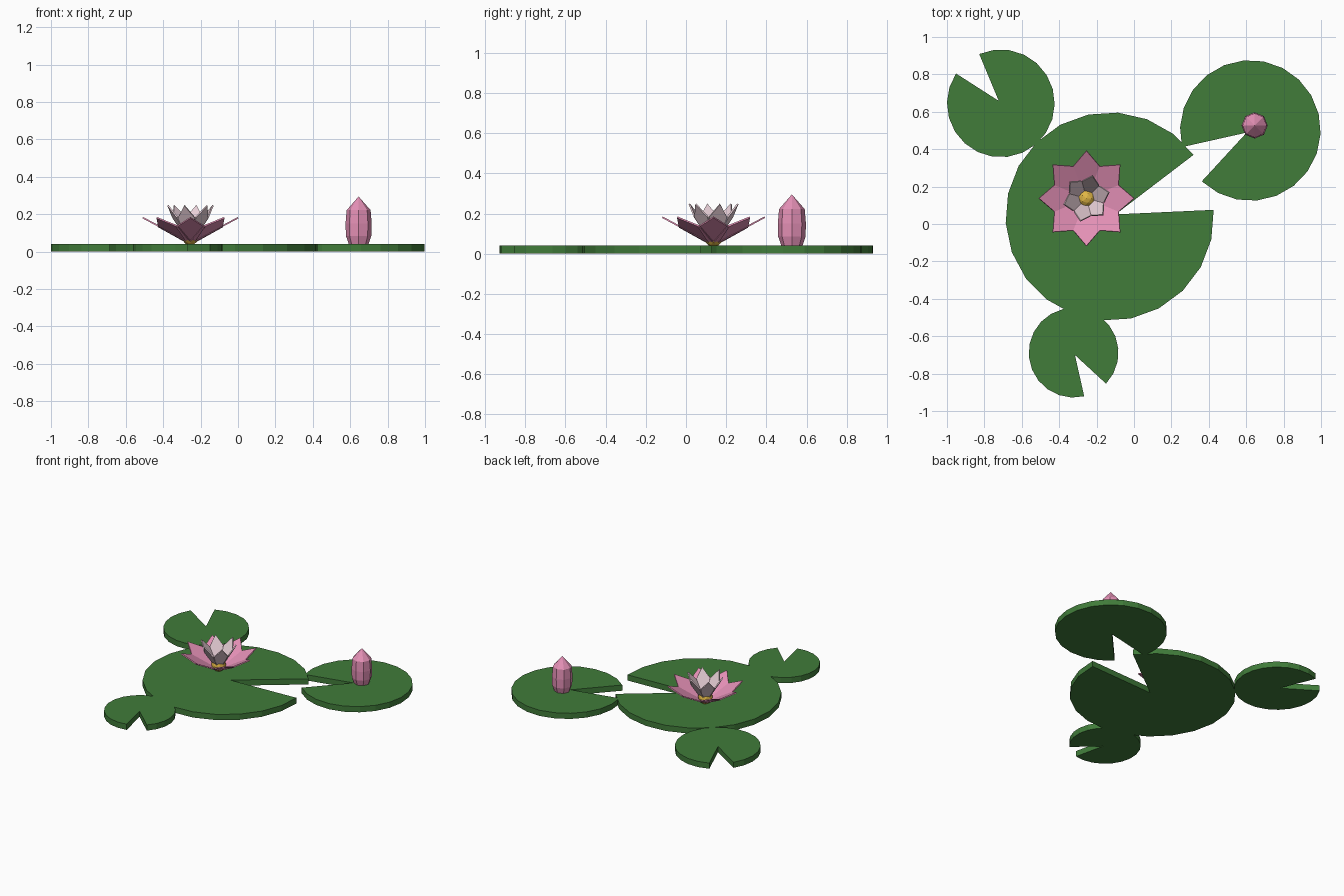
import bpy, bmesh, math
from mathutils import Vector, Matrix

if "Cube" in bpy.data.objects:
    bpy.data.objects.remove(bpy.data.objects["Cube"])


def material(name, rgb):
    m = bpy.data.materials.new(name)
    m.diffuse_color = (*rgb, 1)
    m.use_nodes = True
    m.node_tree.nodes["Principled BSDF"].inputs["Base Color"].default_value = m.diffuse_color
    return m


GREEN = material("leaf green", (0.052, 0.2, 0.042))
PINK = material("petal pink", (0.78, 0.28, 0.47))
PALE = material("pale pink", (0.88, 0.68, 0.74))
GOLD = material("pollen gold", (0.75, 0.47, 0.06))


def finish(name, bm, mat):
    bmesh.ops.recalc_face_normals(bm, faces=bm.faces)
    me = bpy.data.meshes.new(name)
    bm.to_mesh(me)
    bm.free()
    me.materials.append(mat)
    ob = bpy.data.objects.new(name, me)
    bpy.context.collection.objects.link(ob)
    return ob


def lily_pad(name, x, y, r, notch_deg, gap=0.57, n=20, h=0.042):
    """Notched disc, extruded upwards."""
    bm = bmesh.new()
    a0 = math.radians(notch_deg)
    pts = [(x + 0.06 * r * math.cos(a0), y + 0.06 * r * math.sin(a0))]
    for i in range(n + 1):
        a = a0 + gap / 2 + (2 * math.pi - gap) * i / n
        pts.append((x + r * math.cos(a), y + r * math.sin(a)))
    face = bm.faces.new([bm.verts.new((px, py, 0)) for px, py in pts])
    ext = bmesh.ops.extrude_face_region(bm, geom=[face], use_keep_orig=True)
    verts = [v for v in ext["geom"] if isinstance(v, bmesh.types.BMVert)]
    bmesh.ops.translate(bm, verts=verts, vec=(0, 0, h))
    finish(name, bm, GREEN)


def petal_ring(name, count, start_deg, outline, rise, mat, thick=0.008):
    """Ring of tilted flat petals; outline holds (radius, half width)."""
    bm = bmesh.new()
    for i in range(count):
        rot = Matrix.Rotation(math.radians(start_deg) + 2 * math.pi * i / count, 3, 'Z')
        loop = outline + [(r, -w) for r, w in reversed(outline) if w > 0]
        slope = rise / outline[-1][0]
        off = Vector((-slope, 0, 1)).normalized() * thick / 2
        sides = []
        for s in (-1, 1):
            sides.append([bm.verts.new(FLOWER + rot @ (Vector((r, w, r * slope)) + off * s))
                          for r, w in loop])
        lo, hi = sides
        bm.faces.new(hi)
        bm.faces.new(lo[::-1])
        for k in range(len(loop)):
            j = (k + 1) % len(loop)
            bm.faces.new((lo[k], lo[j], hi[j], hi[k]))
    finish(name, bm, mat)


# Floating pads
lily_pad("large_pad", -0.13, 0.04, 0.557, 20)
lily_pad("right_pad", 0.622, 0.5, 0.376, 210)
lily_pad("back_left_pad", -0.712, 0.645, 0.288, 130)
lily_pad("front_pad", -0.323, -0.688, 0.24, -60)

# Open flower: outer and inner petals
FLOWER = Vector((-0.254, 0.137, 0.045))
petal_ring("outer_petals", 8, 0, [(0.0, 0.016), (0.165, 0.077), (0.255, 0)], 0.137, PINK)
petal_ring("inner_petals", 6, 15, [(0.012, 0.016), (0.085, 0.046), (0.125, 0)], 0.203, PALE)

# Flower centre
bm = bmesh.new()
bmesh.ops.create_icosphere(bm, subdivisions=2, radius=0.05,
                           matrix=Matrix.Translation(FLOWER + Vector((0, 0, 0.04))))
finish("flower_centre", bm, GOLD)

# Closed bud: faceted lathe profile
bm = bmesh.new()
SIDES = 8
rings = []
for r, z in [(0.052, 0.038), (0.068, 0.085), (0.07, 0.15), (0.064, 0.222)]:
    rings.append([bm.verts.new((0.645 + r * math.cos(2 * math.pi * i / SIDES),
                                0.527 + r * math.sin(2 * math.pi * i / SIDES), z))
                  for i in range(SIDES)])
tip = bm.verts.new((0.645, 0.527, 0.295))
for i in range(SIDES):
    j = (i + 1) % SIDES
    for a, b in zip(rings, rings[1:]):
        bm.faces.new((a[i], a[j], b[j], b[i]))
    bm.faces.new((rings[-1][i], rings[-1][j], tip))
bm.faces.new(rings[0][::-1])
finish("flower_bud", bm, PINK)
